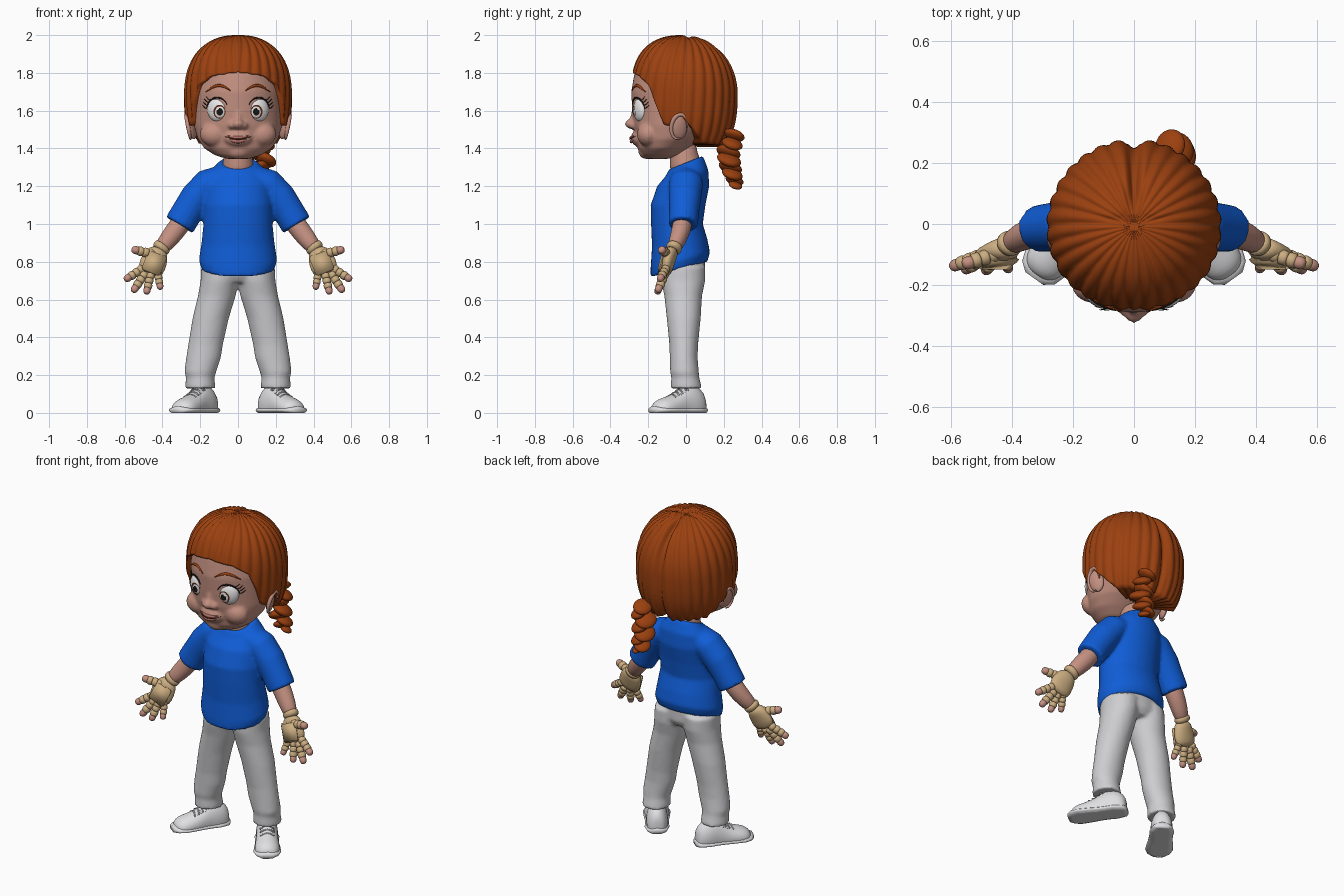
import bpy, bmesh
from math import sin, cos, pi, acos, exp, radians, degrees, sqrt
from mathutils import Vector, Matrix, Euler

if "Cube" in bpy.data.objects:
    bpy.data.objects.remove(bpy.data.objects["Cube"])


def material(name, r, g, b):
    m = bpy.data.materials.new(name)
    m.use_nodes = True
    m.diffuse_color = (r, g, b, 1)
    m.node_tree.nodes["Principled BSDF"].inputs["Base Color"].default_value = (r, g, b, 1)
    return m


SKIN = material("skin", .55, .28, .22)
HAIR = material("auburn hair", .33, .052, .005)
BLUE = material("blue shirt", .005, .11, .68)
GREY = material("light grey cloth", .62, .62, .64)
SHOE = material("white shoe", .74, .74, .76)
TAN = material("tan glove", .6, .42, .22)
WHITE = material("eye white", .8, .8, .8)
BROWN = material("brown iris", .1, .02, .006)
BLACK = material("black", .01, .008, .008)
LIP = material("lip", .45, .17, .14)


def finish(name, bm, mat, mirror=False, subsurf=0, voxel=0, smooth=4):
    """Turn a bmesh into a smooth shaded object with its modifiers."""
    bmesh.ops.recalc_face_normals(bm, faces=bm.faces)
    for f in bm.faces:
        f.smooth = True
    me = bpy.data.meshes.new(name)
    bm.to_mesh(me)
    bm.free()
    me.materials.append(mat)
    ob = bpy.data.objects.new(name, me)
    bpy.context.collection.objects.link(ob)
    if mirror:
        ob.modifiers.new("mirror", 'MIRROR').use_mirror_merge = False
    if voxel:
        m = ob.modifiers.new("remesh", 'REMESH')
        m.mode, m.voxel_size, m.use_smooth_shade = 'VOXEL', voxel, True
        ob.modifiers.new("smooth", 'SMOOTH').iterations = smooth
    if subsurf:
        m = ob.modifiers.new("subdivision", 'SUBSURF')
        m.levels = m.render_levels = subsurf
    return ob


def loft(bm, rings, seg=16, axis=None, ref=(0, 1, 0), floor=False):
    """Skin elliptical rings (x, y, z, half width, half depth, tilt)."""
    pts = [Vector(r[:3]) for r in rings]
    loops = []
    for i, (c, r) in enumerate(zip(pts, rings)):
        t = Vector(axis) if axis else pts[min(i + 1, len(pts) - 1)] - pts[max(i - 1, 0)]
        t.normalize()
        u = Vector(ref).cross(t).normalized()
        v = t.cross(u)
        loop = []
        for k in range(seg):
            a = 2 * pi * k / seg
            p = c + u * r[3] * cos(a) + v * r[4] * sin(a)
            if len(r) > 5:
                p.z += r[5] * (p.y - c.y)
            if floor:
                p.z = max(p.z, 0)
            loop.append(bm.verts.new(p))
        loops.append(loop)
    for a, b in zip(loops, loops[1:]):
        for k in range(seg):
            j = (k + 1) % seg
            bm.faces.new((a[k], a[j], b[j], b[k]))
    bm.faces.new(loops[0])
    bm.faces.new(loops[-1])


def blob(bm, c, r, rot=(0, 0, 0)):
    m = Matrix.LocRotScale(Vector(c), Euler([radians(a) for a in rot]), Vector(r))
    bmesh.ops.create_uvsphere(bm, u_segments=24, v_segments=14, radius=1, matrix=m)


def tube(bm, pts, r, taper=False, seg=8, ref=(0, 1, 0)):
    n = len(pts) - 1
    rad = [r * (.3 + .7 * sin(pi * i / n)) if taper else r for i in range(n + 1)]
    loft(bm, [(*p, q, q) for p, q in zip(pts, rad)], seg, ref=ref)


def part(name, mat, build, *args, mirror=False, subsurf=0, **kw):
    bm = bmesh.new()
    build(bm, *args, **kw)
    return finish(name, bm, mat, mirror, subsurf)


UP = (0, 0, 1)

# Shirt: torso with a sloping hem, merged with both sleeves
bm = bmesh.new()
loft(bm, [(0, -.037, .76, .193, .15, .27), (0, -.03, .81, .207, .157, .25), (0, -.033, .9, .193, .147, .12),
          (0, -.048, 1.0, .183, .137), (0, -.042, 1.1, .183, .145), (0, -.015, 1.2, .18, .138),
          (0, .005, 1.27, .16, .113, .15), (0, 0, 1.325, .1, .09, .4)], 40, UP)
for s in (1, -1):
    loft(bm, [(s * .06, 0, 1.25, .07, .085), (s * .16, 0, 1.21, .083, .09), (s * .22, -.005, 1.14, .086, .086),
              (s * .265, -.01, 1.07, .083, .08), (s * .31, -.015, .995, .083, .077)], 24)
finish("shirt", bm, BLUE, voxel=.011, smooth=3)

# Trousers: hips and two legs
bm = bmesh.new()
loft(bm, [(0, -.015, .83, .17, .115), (0, -.015, .73, .185, .115), (0, -.015, .69, .12, .09)], 32, UP)
for s in (1, -1):
    loft(bm, [(s * .09, -.015, .78, .105, .118), (s * .098, -.015, .7, .1, .117), (s * .112, -.015, .62, .1, .1),
              (s * .145, -.012, .5, .096, .09), (s * .172, -.012, .36, .092, .076), (s * .183, -.012, .29, .092, .074),
              (s * .2, -.008, .215, .084, .076), (s * .2, -.004, .19, .076, .074), (s * .2, .002, .13, .08, .083)],
         28, UP)
finish("trousers", bm, GREY, voxel=.011)

# Shoes turned outward, lofted from heel to toe
HEEL, TOE = Vector((.17, .04, 0)), Vector((.58, -.81, 0)).normalized()
SECTIONS = [(-.066, .025, .07), (-.052, .05, .12), (0, .064, .15), (.05, .06, .155), (.09, .062, .125),
            (.14, .068, .095), (.2, .072, .08), (.235, .06, .065), (.258, .03, .04)]
upper, sole = [], []
for d, w, h in SECTIONS:
    x, y, _ = HEEL + TOE * d
    upper.append((x, y, h * .3, w, h * .7))
    x, y, _ = HEEL + TOE * (d * 1.04)
    sole.append((x, y, .014, w + .006, .02))
part("shoe", SHOE, loft, upper, 24, TOE, UP, True, mirror=True, subsurf=1)
part("shoe_sole", SHOE, loft, sole, 16, TOE, UP, True, mirror=True)
bm = bmesh.new()
side = Vector(UP).cross(TOE)
for d, w, h in ((.07, .061, .142), (.092, .062, .124), (.115, .065, .11), (.138, .068, .097)):
    for lean in (-.008, .008):
        tube(bm, [HEEL + TOE * (d + lean * o / .04) + side * o +
                  Vector((0, 0, .3 * h + .7 * h * sqrt(1 - (o / w) ** 2)))
                  for o in (-.04, -.02, 0, .02, .04)], .004, seg=6, ref=UP)
finish("laces", bm, GREY, True)

# Arms and neck
part("forearm", SKIN, loft, [(.26, -.01, 1.07, .05, .05), (.315, -.02, .985, .057, .054),
                             (.37, -.043, .915, .05, .046), (.415, -.07, .86, .04, .036)],
     mirror=True, subsurf=1)
part("neck", SKIN, loft, [(0, 0, 1.25, .075, .07), (0, -.004, 1.322, .088, .083, .4), (0, -.012, 1.35, .07, .072, .2),
                          (0, -.015, 1.45, .07, .07)], 28, UP, subsurf=1)

# Gloves: cuff, palm, pad and knuckled fingers with bare tips
bm = bmesh.new()
loft(bm, [(.393, -.058, .89, .048, .042), (.405, -.063, .875, .05, .044), (.42, -.07, .855, .046, .04)])
loft(bm, [(.412, -.07, .868, .044, .036), (.43, -.085, .835, .064, .038), (.452, -.098, .785, .075, .035),
          (.472, -.108, .735, .064, .028)], 20)
FINGERS = [((.505, -.105, .765), (.592, -.138, .708), .025), ((.492, -.11, .74), (.552, -.148, .648), .025),
           ((.462, -.113, .735), (.484, -.152, .638), .024), ((.427, -.108, .75), (.411, -.147, .662), .022),
           ((.45, -.098, .84), (.552, -.13, .864), .027)]
tips = bmesh.new()
for a, b, r in FINGERS:
    a, b = Vector(a), Vector(b)
    for f in (0, .27, .54):
        loft(bm, [(*a.lerp(b, f + g), r * q, r * q) for g, q in ((-.03, .8), (.02, 1), (.2, .97), (.27, .8))], 12)
    loft(tips, [(*a.lerp(b, f), r * q, r * q) for f, q in ((.7, .82), (.9, .86), (1.02, .75), (1.1, .4))], 12)
finish("glove", bm, TAN, True, 1)
finish("finger_tips", tips, SKIN, True, 1)
bm = bmesh.new()
bmesh.ops.create_cube(bm, size=1, matrix=Matrix.LocRotScale(
    Vector((.443, -.128, .795)), Euler((radians(-14), radians(-22), 0)), Vector((.105, .018, .115))))
bmesh.ops.bevel(bm, geom=bm.edges[:], offset=.007, segments=2, affect='EDGES')
finish("palm_pad", bm, TAN, True)

# Head with cheeks, muzzle, chin and nose merged in
bm = bmesh.new()
loft(bm, [(0, yc, z, w, d) for z, w, yc, d in (
    (1.345, .06, -.15, .06), (1.365, .125, -.135, .1), (1.4, .178, -.12, .135), (1.45, .213, -.09, .172),
    (1.52, .233, -.06, .218), (1.6, .238, -.042, .243), (1.7, .24, -.035, .255), (1.8, .225, -.03, .243),
    (1.88, .17, -.025, .18), (1.93, .08, -.02, .1))], 48, UP)
blob(bm, (0, -.25, 1.455), (.075, .042, .045))
blob(bm, (0, -.205, 1.385), (.065, .048, .042))
blob(bm, (0, -.284, 1.53), (.032, .04, .028))
blob(bm, (0, -.265, 1.57), (.02, .03, .05), (-12, 0, 0))
for s in (1, -1):
    blob(bm, (s * .03, -.277, 1.522), (.022, .026, .02))
    blob(bm, (s * .125, -.2, 1.475), (.078, .06, .065))
head = finish("head", bm, SKIN, voxel=.009, smooth=5)

# Ears
bm = bmesh.new()
blob(bm, (.246, -.035, 1.513), (.02, .045, .066), (8, 10, 22))
tube(bm, [(.262 + .012 * sin(a), -.036 - .044 * cos(a), 1.515 + .066 * sin(a) - .012 * cos(a))
          for a in [radians(-100 + 25 * i) for i in range(13)]][::-1], .013, True, ref=(1, 0, 0))
finish("ear", bm, SKIN, True, 1)

# Eyes
def surface(ob, x, z):
    dg = bpy.context.evaluated_depsgraph_get()
    hit, p, _, _ = ob.evaluated_get(dg).ray_cast(Vector((x, -1, z)), Vector((0, 1, 0)))
    return p.y if hit else -.25


def patch(name, ob, cx, cz, rx, rz, off, mat):
    """Thin round plate laid on a surface."""
    bm = bmesh.new()
    bmesh.ops.create_circle(bm, cap_ends=True, radius=1, segments=24)
    bmesh.ops.inset_region(bm, faces=bm.faces[:], thickness=.4)
    for v in bm.verts:
        x, z = cx + v.co.x * rx, cz + v.co.y * rz
        v.co = (x, surface(ob, x, z) - off, z)
    finish(name, bm, mat, True)


def trace(bm, pts, r, off=0, taper=True):
    tube(bm, [(x, surface(head, x, z) - off, z) for x, z in pts], r, taper, ref=UP if len(pts) > 3 else (0, 1, 0))


bpy.context.view_layer.update()
eye = part("eye", WHITE, blob, (.11, surface(head, .11, 1.605) + .014, 1.605), (.056, .03, .063),
           (0, 0, 25), mirror=True)
bpy.context.view_layer.update()
patch("iris", eye, .098, 1.594, .032, .037, .003, BROWN)
patch("pupil", eye, .097, 1.594, .017, .02, .005, BLACK)
patch("eye_glint", eye, .108, 1.612, .007, .008, .007, WHITE)

# Lashes, brows and mouth follow the face
bm = bmesh.new()
arc = [(.11 + .057 * cos(a), 1.605 + .064 * sin(a)) for a in [radians(5 + 15 * i) for i in range(11)]]
trace(bm, arc, .005, .004)
for x, z in arc[:4]:
    trace(bm, [(x, z), (x + .012, z + .008), (x + .022, z + .02)], .003, .004)
finish("eyelashes", bm, BLACK, True)
bm = bmesh.new()
trace(bm, [(.04 + .013 * i, 1.7 + .033 * sin(pi * (i + .6) / 10.5)) for i in range(11)], .008)
finish("eyebrow", bm, HAIR, True)
for name, mat, wide, lift, r in (("upper_lip", LIP, .055, .007, .009), ("lower_lip", LIP, .045, -.012, .011),
                                 ("mouth_line", BROWN, .07, -.001, .0035)):
    bm = bmesh.new()
    xs = [wide * (i / 6 - 1) for i in range(13)]
    trace(bm, [(x, 1.45 + lift + 3 * x * x) for x in xs], r, .007 if mat is BROWN else 0)
    finish(name, bm, mat)

# Hair: combed shell with a shaped hairline, centre part and crown crease
HAIRLINE = [(0, 1.805), (30, 1.785), (48, 1.735), (59, 1.62), (65, 1.53), (73, 1.52), (84, 1.585),
            (100, 1.5), (115, 1.43), (181, 1.405)]


def hairline(deg):
    for (a, za), (b, zb) in zip(HAIRLINE, HAIRLINE[1:]):
        if deg <= b:
            return za + (zb - za) * (deg - a) / (b - a)


bm = bmesh.new()
SEG, ROWS = 192, 40
centre = Vector((0, -.008, 1.68))
rows = []
for j in range(1, ROWS + 3):
    t = min(j / ROWS, 1)
    shrink = (1, .9, .3)[max(j - ROWS, 0)]
    row = []
    for k in range(SEG):
        a = 2 * pi * k / SEG
        front = abs((a + pi / 2 + pi) % (2 * pi) - pi)
        drop = hairline(degrees(front)) - centre.z
        phi = t * acos(drop / (.32 if drop > 0 else .36))
        c = cos(phi)
        n = 2.25 + .25 * cos(front) if c > 0 else 2.5
        r = (1 - abs(c) ** n) ** (1 / n)
        v = Vector((.284 * r * cos(a), .284 * r * sin(a), c * (.32 if c > 0 else .36)))
        back = min(max((v.y - .02) / .1, 0), 1)
        comb = abs(sin(15 * front + 2.2 * t)) - .7
        v *= 1 + .035 * comb * min(1, 1.3 * r) - .11 * back * exp(-(v.x / .02) ** 2)
        v.z -= .014 * exp(-((v.y - .02) / .014) ** 2 - (v.x / .11) ** 2) if c > 0 else 0
        v.x, v.y = v.x * shrink, v.y * shrink
        row.append(bm.verts.new(centre + v))
    rows.append(row)
top = bm.verts.new(centre + Vector((0, 0, .315)))
for k in range(SEG):
    i = (k + 1) % SEG
    bm.faces.new((top, rows[0][k], rows[0][i]))
    for p, q in zip(rows, rows[1:]):
        bm.faces.new((p[k], q[k], q[i], p[i]))
bm.faces.new(rows[-1])
finish("hair", bm, HAIR)

# Braid hanging behind the left shoulder
bm = bmesh.new()
for i, (y, z, r) in enumerate([(.255, 1.47, .052), (.245, 1.425, .052), (.225, 1.38, .06), (.228, 1.34, .06),
                               (.235, 1.3, .058), (.245, 1.265, .052), (.257, 1.232, .045), (.262, 1.205, .034)]):
    s = 1 if i % 2 else -1
    blob(bm, (.132 + s * .014, y, z), (r, r * 1.1, r * .5), (-18, s * 24, 0))
finish("braid", bm, HAIR)
